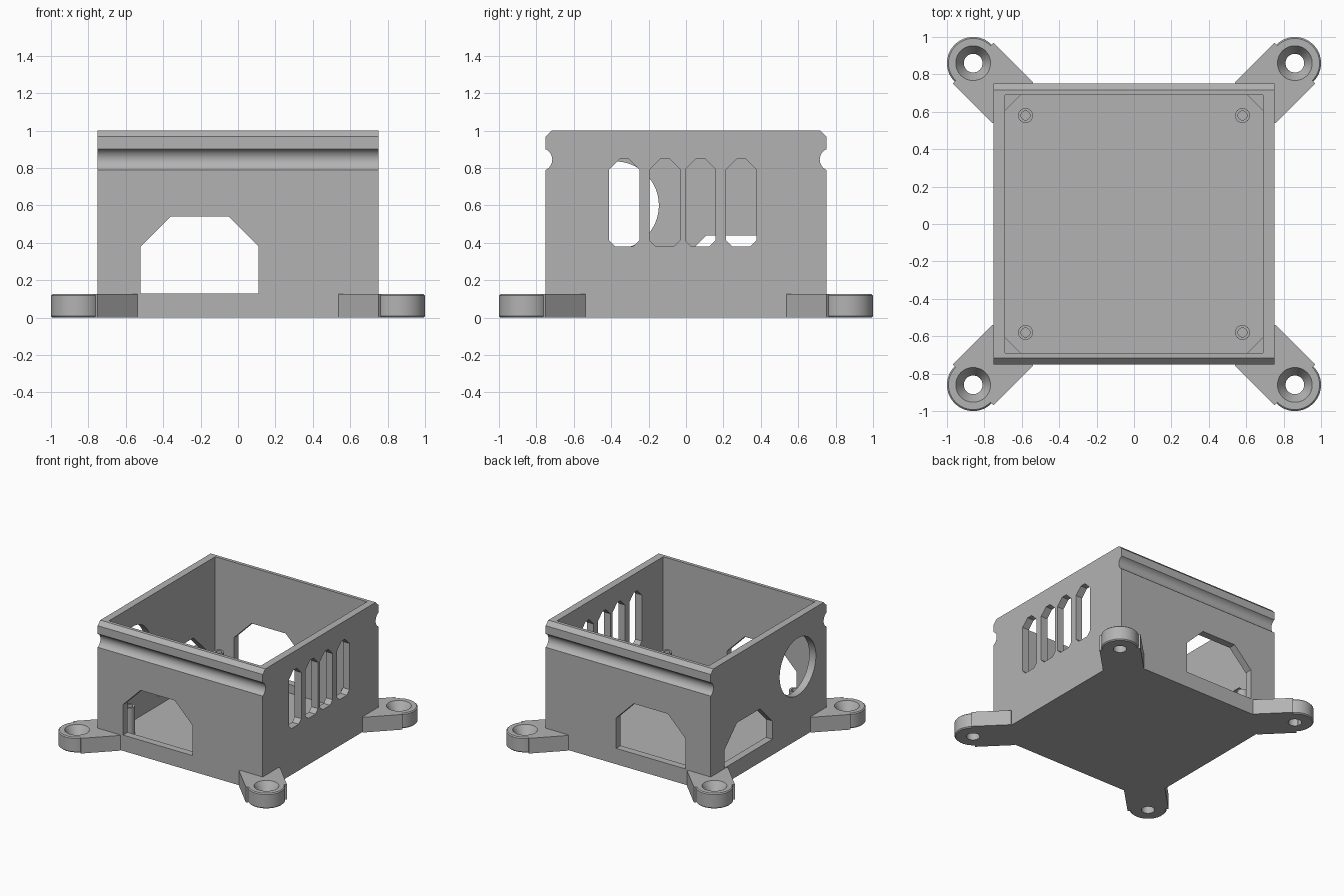
import bpy, bmesh, math
from mathutils import Matrix, Vector

if "Cube" in bpy.data.objects:
    bpy.data.objects.remove(bpy.data.objects["Cube"], do_unlink=True)

grey = bpy.data.materials.new("plain grey")
grey.use_nodes = True
grey.diffuse_color = (0.45, 0.45, 0.45, 1)
grey.node_tree.nodes["Principled BSDF"].inputs["Base Color"].default_value = grey.diffuse_color

HALF, INNER, FLOOR = 0.75, 0.69, 0.06
FOOT_H, FOOT_DIAG = 0.125, 0.86


def add_object(name, bm):
    bmesh.ops.recalc_face_normals(bm, faces=bm.faces)
    mesh = bpy.data.meshes.new(name)
    bm.to_mesh(mesh)
    bm.free()
    mesh.materials.append(grey)
    obj = bpy.data.objects.new(name, mesh)
    bpy.context.collection.objects.link(obj)
    return obj


def prism(name, outline, axis, lo, hi):
    """Extrude a 2D outline along an axis between lo and hi."""
    place = {"x": lambda a, b: (lo, a, b), "y": lambda a, b: (a, lo, b),
             "z": lambda a, b: (a, b, lo)}[axis]
    bm = bmesh.new()
    face = bm.faces.new([bm.verts.new(place(a, b)) for a, b in outline])
    moved = bmesh.ops.extrude_face_region(bm, geom=[face])["geom"]
    step = Vector([(hi - lo) * (axis == k) for k in "xyz"])
    bmesh.ops.translate(bm, vec=step, verts=[v for v in moved if isinstance(v, bmesh.types.BMVert)])
    return add_object(name, bm)


def lathe(name, profile, x, y, steps=48):
    """Turn an (r, z) profile, which starts and ends on the axis, about z."""
    bm = bmesh.new()
    verts = [bm.verts.new((r, 0, z)) for r, z in profile]
    edges = [bm.edges.new(pair) for pair in zip(verts, verts[1:])]
    bmesh.ops.spin(bm, geom=verts + edges, cent=(0, 0, 0), axis=(0, 0, 1),
                   angle=math.tau, steps=steps, use_duplicate=False)
    bmesh.ops.remove_doubles(bm, verts=bm.verts, dist=0.0005)
    bmesh.ops.translate(bm, vec=(x, y, 0), verts=bm.verts)
    return add_object(name, bm)


def boolean(target, tool, operation):
    tool.hide_render = True
    mod = target.modifiers.new("cut", "BOOLEAN")
    mod.operation, mod.object, mod.solver = operation, tool, "EXACT"
    bpy.context.view_layer.objects.active = target
    bpy.ops.object.modifier_apply(modifier=mod.name)
    bpy.data.objects.remove(tool, do_unlink=True)


def rectangle(a0, b0, a1, b1):
    return [(a0, b0), (a1, b0), (a1, b1), (a0, b1)]


def window(a0, b0, a1, b1, top, bottom=0.0):
    """Rectangle with clipped top corners, and clipped bottom ones if asked."""
    low = [(a0 + bottom, b0), (a1 - bottom, b0)]
    if bottom:
        low = [(a0, b0 + bottom)] + low + [(a1, b0 + bottom)]
    return low + [(a1, b1 - top), (a1 - top, b1), (a0 + top, b1), (a0, b1 - top)]


# Shell side profile: grooved and chamfered front and back
groove_r, groove_y, groove_z = 0.061, 0.776, 0.845
side = [(HALF, 0)]
for i in range(13):
    t = math.radians(-65 + 130 * i / 12)
    side.append((groove_y - groove_r * math.cos(t), groove_z + groove_r * math.sin(t)))
side += [(HALF, 0.967), (0.717, 1.0)]
side += [(-y, z) for y, z in reversed(side)]
enclosure = prism("enclosure", side, "x", -HALF, HALF)
boolean(enclosure, prism("cavity", rectangle(-INNER, -INNER, INNER, INNER), "z", FLOOR, 1.2), "DIFFERENCE")

# Mounting feet on the diagonals, with countersunk screw holes
for sx in (-1, 1):
    for sy in (-1, 1):
        cx, cy = sx * FOOT_DIAG, sy * FOOT_DIAG
        turn = Matrix.Rotation(math.atan2(sy, sx), 2)
        arm = [turn @ Vector(p) for p in rectangle(0.915, -0.155, 1.216, 0.155)]
        foot = prism("foot", arm, "z", 0, FOOT_H)
        pad = [(0, 0), (0.132, 0), (0.14, 0.008), (0.14, FOOT_H - 0.008), (0.132, FOOT_H), (0, FOOT_H)]
        boolean(foot, lathe("pad", pad, cx, cy), "UNION")
        hole = [(0, -0.1), (0.05, -0.1), (0.05, 0.055), (0.093, FOOT_H), (0.093, 0.2), (0, 0.2)]
        boolean(foot, lathe("screw_hole", hole, cx, cy), "DIFFERENCE")
        boolean(enclosure, foot, "UNION")

# Matching front and back windows
boolean(enclosure, prism("port", window(-0.52, 0.13, 0.11, 0.54, 0.16), "y", -0.9, 0.9), "DIFFERENCE")

# One side: low window and round opening
boolean(enclosure, prism("side_port", window(-0.05, 0.13, 0.57, 0.44, 0.16), "x", -0.9, -0.6), "DIFFERENCE")
circle = [(-0.38 + 0.235 * math.cos(i * math.tau / 64), 0.6 + 0.235 * math.sin(i * math.tau / 64))
          for i in range(64)]
boolean(enclosure, prism("round_port", circle, "x", -0.9, -0.6), "DIFFERENCE")

# Other side: four ventilation slots
for y in (-0.33, -0.113, 0.077, 0.295):
    slot = window(y - 0.081, 0.38, y + 0.081, 0.85, 0.058, 0.033)
    boolean(enclosure, prism("slot", slot, "x", 0.6, 0.9), "DIFFERENCE")

# Hollow standoff posts on the floor
posts = []
for sx, across in ((-1, "right"), (1, "left")):
    for sy, along in ((-1, "front"), (1, "back")):
        tube = [(0, FLOOR - 0.02), (0.04, FLOOR - 0.02), (0.04, 0.29), (0.024, 0.29), (0.024, 0.1), (0, 0.1)]
        posts.append(lathe(f"{along}_{across}_standoff", tube, sx * 0.58, sy * 0.58, 32))

# Smooth the curved surfaces, keep the edges sharp
bpy.ops.object.select_all(action="DESELECT")
for obj in [enclosure] + posts:
    obj.select_set(True)
bpy.context.view_layer.objects.active = enclosure
bpy.ops.object.shade_smooth_by_angle(angle=math.radians(30))
